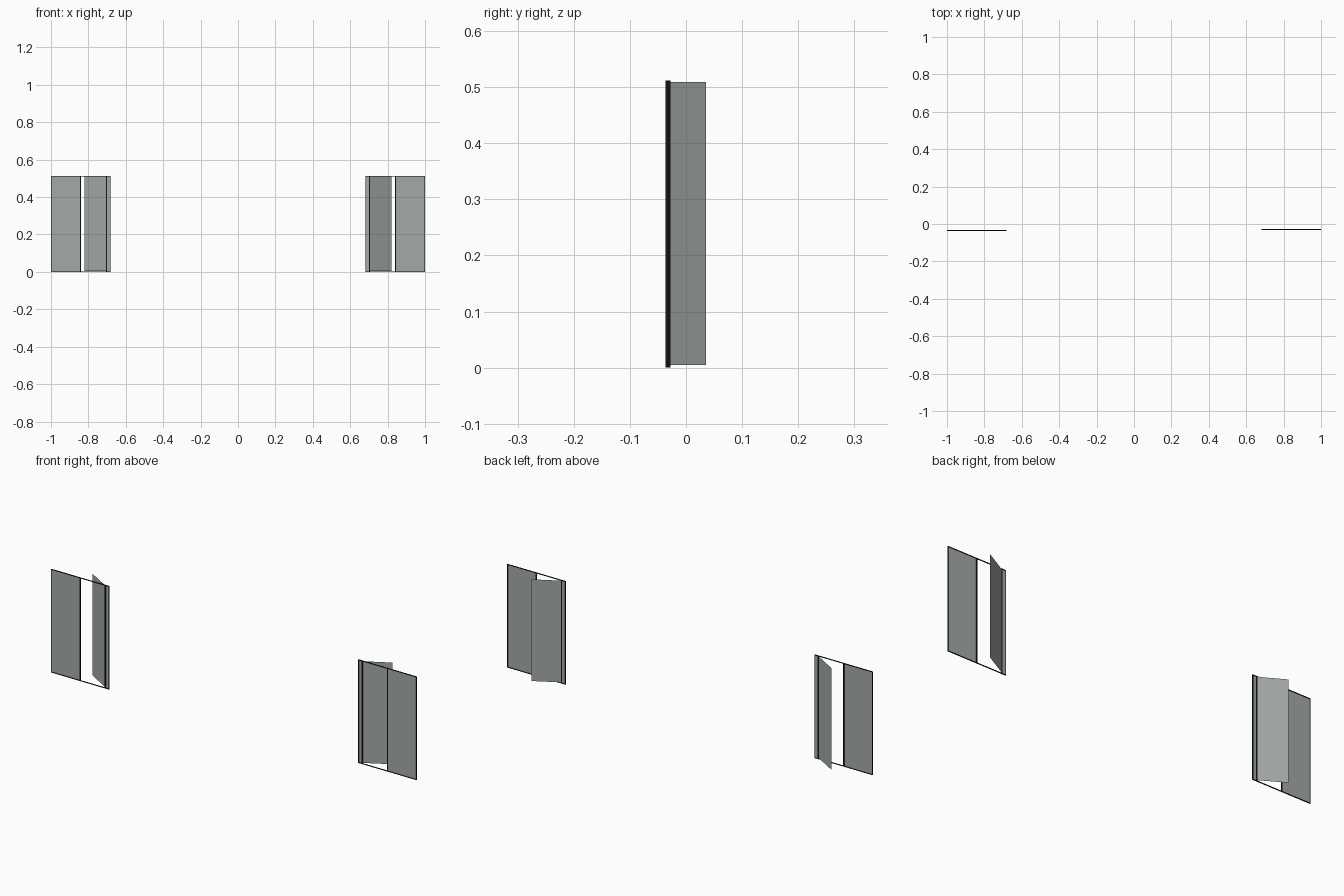
import bpy, math

if "Cube" in bpy.data.objects:
    bpy.data.objects.remove(bpy.data.objects["Cube"])

H = 0.512              # overall height
BAR = 0.003            # rail thickness
DEPTH = 0.0045         # frame depth
X_IN, X_OUT = 0.682, 1.0
X_HINGE, X_MULL = 0.703, 0.842
TIP_X, TIP_Y = 0.822, 0.0355   # free edge of the opened sash


def material(name, color):
    m = bpy.data.materials.new(name)
    m.diffuse_color = color
    m.use_nodes = True
    m.node_tree.nodes["Principled BSDF"].inputs["Base Color"].default_value = m.diffuse_color
    return m


black = material("black_frame", (0.008, 0.008, 0.008, 1))
glass = material("tinted_glass", (0.37, 0.40, 0.39, 0.7))


def box(name, x0, x1, y, z0, z1):
    bpy.ops.mesh.primitive_cube_add(size=1, location=((x0 + x1) / 2, y, (z0 + z1) / 2))
    ob = bpy.context.object
    ob.name = name
    ob.scale = (abs(x1 - x0), DEPTH, z1 - z0)
    ob.data.materials.append(black)


def pane(name, a, b, z0, z1):
    """Upright sheet of glass between two plan points."""
    (ax, ay), (bx, by) = sorted((a, b))
    me = bpy.data.meshes.new(name)
    me.from_pydata([(ax, ay, z0), (bx, by, z0), (bx, by, z1), (ax, ay, z1)],
                   [], [(0, 1, 2, 3)])
    me.materials.append(glass)
    ob = bpy.data.objects.new(name, me)
    bpy.context.collection.objects.link(ob)


# the left window sits slightly further forward than the right one
for side, s, y in (("left", -1, -0.034), ("right", 1, -0.0302)):
    # frame rails
    box(side + "_sill", s * X_IN, s * X_OUT, y, 0, BAR)
    box(side + "_head", s * X_IN, s * X_OUT, y, H - BAR, H)

    # uprights
    for name, x, w in (("inner_jamb", X_IN + 0.001, 0.002), ("hinge_post", X_HINGE, 0.006),
                       ("mullion", X_MULL, 0.005), ("outer_jamb", X_OUT - 0.001, 0.002)):
        box(f"{side}_{name}", s * (x - w / 2), s * (x + w / 2), y, BAR, H - BAR)

    # fixed panes
    pane(side + "_fixed_pane", (s * X_MULL, y), (s * X_OUT, y), BAR, H - BAR)
    pane(side + "_narrow_pane", (s * X_IN, y), (s * X_HINGE, y), BAR, H - BAR)

    # opened sash, swung about 30 degrees to the back
    pane(side + "_open_sash", (s * X_HINGE, y), (s * TIP_X, TIP_Y), 0.005, 0.509)
